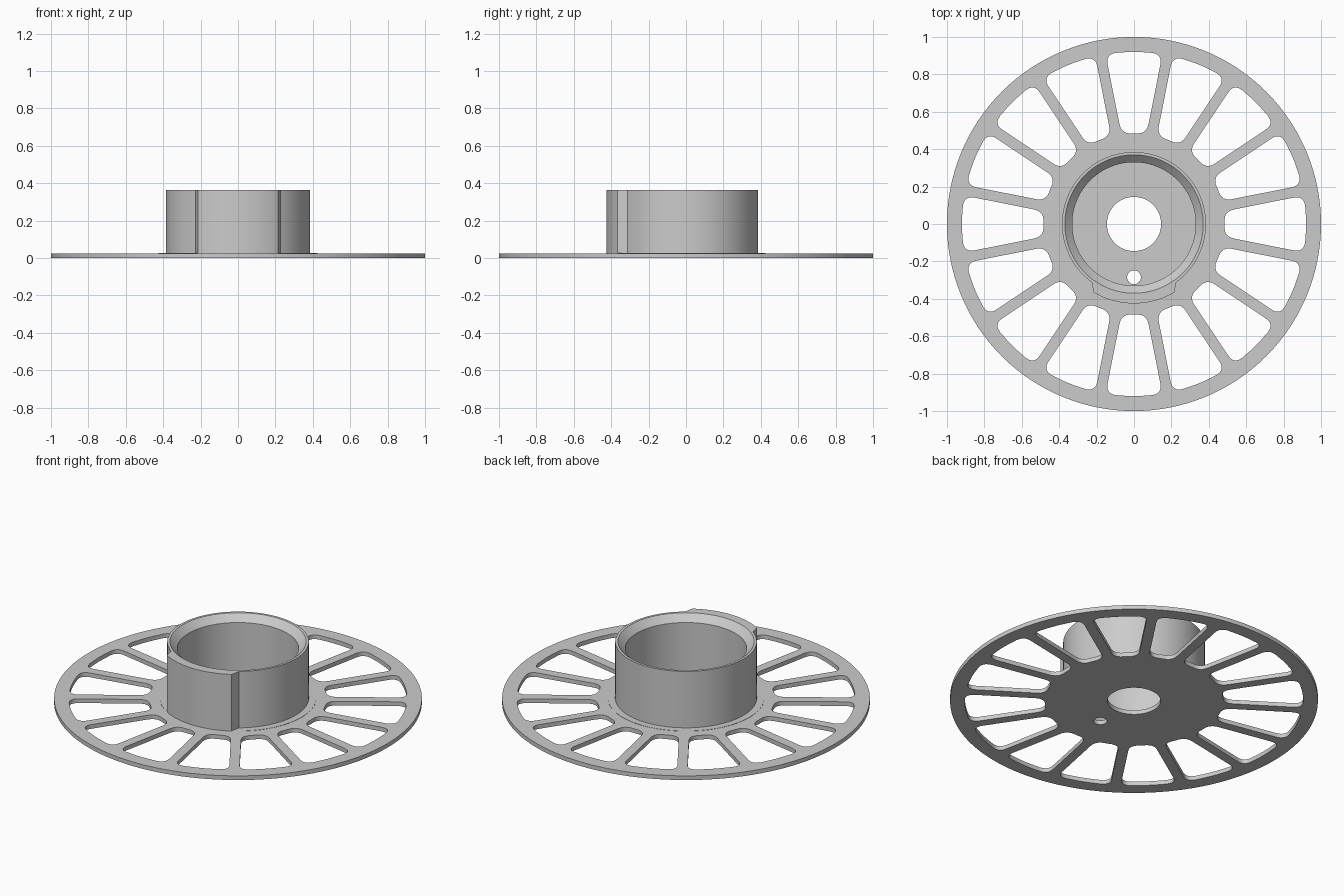
import bpy, bmesh
from math import sin, cos, asin, pi, radians
from mathutils import Vector

cube = bpy.data.objects.get("Cube")
if cube:
    bpy.data.objects.remove(cube, do_unlink=True)

grey = bpy.data.materials.new("grey plastic")
grey.use_nodes = True
colour = (0.6, 0.6, 0.6, 1)
grey.diffuse_color = colour
grey.node_tree.nodes["Principled BSDF"].inputs["Base Color"].default_value = colour


def polar(r, a):
    # Angle is measured from the front (-y)
    return Vector((r * sin(a), -r * cos(a)))


def circle(r, n, centre=(0, 0)):
    return [Vector(centre) + polar(r, 2 * pi * i / n) for i in range(n)]


def finish(name, bm):
    bmesh.ops.remove_doubles(bm, verts=bm.verts, dist=0.0001)
    bmesh.ops.recalc_face_normals(bm, faces=bm.faces)
    mesh = bpy.data.meshes.new(name)
    bm.to_mesh(mesh)
    bm.free()
    mesh.materials.append(grey)
    obj = bpy.data.objects.new(name, mesh)
    bpy.context.collection.objects.link(obj)
    bpy.ops.object.select_all(action='DESELECT')
    obj.select_set(True)
    bpy.context.view_layer.objects.active = obj
    bpy.ops.object.shade_smooth_by_angle(angle=radians(25))
    return obj


def flat_plate(name, outlines, z0, z1):
    # Filled outline with holes, extruded between two heights
    curve = bpy.data.curves.new(name + " outline", 'CURVE')
    curve.dimensions = '2D'
    curve.fill_mode = 'BOTH'
    curve.extrude = (z1 - z0) / 2
    for points in outlines:
        spline = curve.splines.new('POLY')
        spline.points.add(len(points) - 1)
        for sp, p in zip(spline.points, points):
            sp.co = (p.x, p.y, 0, 1)
        spline.use_cyclic_u = True
    helper = bpy.data.objects.new(name + " outline", curve)
    bpy.context.collection.objects.link(helper)
    bpy.context.view_layer.update()
    mesh = bpy.data.meshes.new_from_object(
        helper.evaluated_get(bpy.context.evaluated_depsgraph_get()))
    bm = bmesh.new()
    bm.from_mesh(mesh)
    bpy.data.objects.remove(helper, do_unlink=True)
    bpy.data.meshes.remove(mesh)
    bmesh.ops.translate(bm, verts=bm.verts, vec=(0, 0, (z0 + z1) / 2))
    return finish(name, bm)


def bend(p, corner, q, n=6):
    # Rounded corner from p to q
    return [p.lerp(corner, i / n).lerp(corner.lerp(q, i / n), i / n)
            for i in range(n + 1)]


SLOTS = 16
SPOKE = 0.028           # half the spoke width


def slot(mid, r_in=0.485, r_out=0.92, d=0.055):
    def edge(r, side):
        return polar(r, mid + side * (pi / SLOTS - asin(SPOKE / r)))

    def end(r, side):
        return polar(r, mid + side * (pi / SLOTS - asin(SPOKE / r) - d / r))

    return (bend(edge(r_in + d, -1), edge(r_in, -1), end(r_in, -1))
            + bend(end(r_in, 1), edge(r_in, 1), edge(r_in + d, 1))
            + bend(edge(r_out - d, 1), edge(r_out, 1), end(r_out, 1))
            + [polar(r_out, mid + t * 0.04) for t in (1, 0, -1)]
            + bend(end(r_out, -1), edge(r_out, -1), edge(r_out - d, -1)))


# Spoked flange with centre bore and small pin hole
flat_plate("spoked_flange",
           [circle(1, 128), circle(0.145, 48), circle(0.037, 24, (0, -0.285))]
           + [slot(2 * pi * k / SLOTS) for k in range(SLOTS)], 0, 0.025)

# Slightly raised seat around the hub
flat_plate("hub_seat", [circle(0.425, 96), circle(0.345, 96)], 0.012, 0.0265)

# Hub wall: round collar with a raised pad at the front and a chamfered mouth
pad, shoulder = radians(30.4), radians(36)
outer = [(0.425, -pad + 2 * pad * i / 20) for i in range(21)]
outer += [(0.385, shoulder + (2 * pi - 2 * shoulder) * i / 80) for i in range(81)]
bm = bmesh.new()
rings = []
for radius, z in ((None, 0.012), (None, 0.365), (0.37, 0.365),
                  (0.33, 0.325), (0.33, 0.012)):
    rings.append([bm.verts.new((*polar(radius or r, a), z)) for r, a in outer])
count = len(outer)
for k, ring in enumerate(rings):
    above = rings[(k + 1) % len(rings)]
    for i in range(count):
        j = (i + 1) % count
        bm.faces.new((ring[i], ring[j], above[j], above[i]))
finish("hub_wall", bm)
